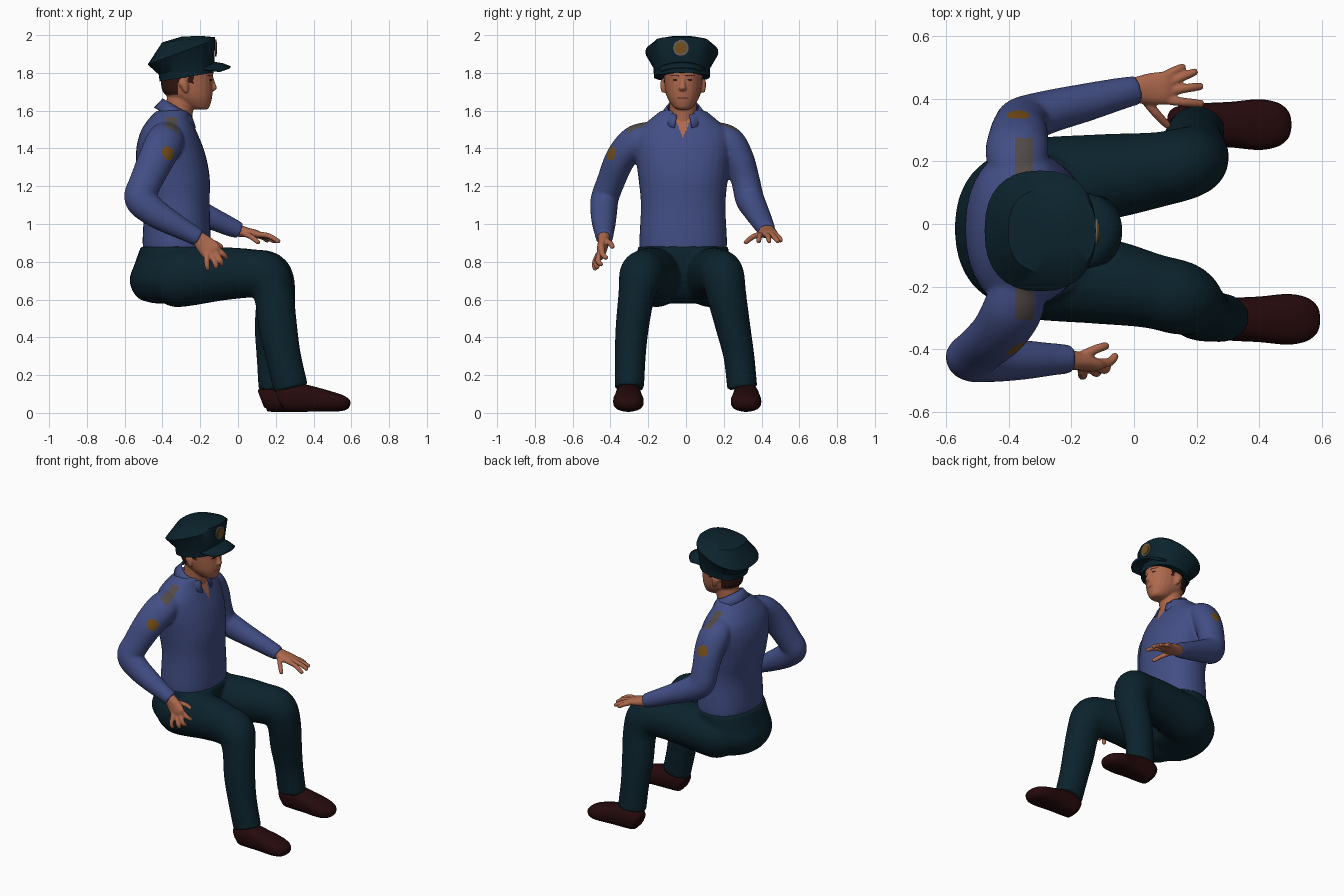
import bpy, bmesh, math
from mathutils import Vector


def material(name, r, g, b):
    m = bpy.data.materials.new(name)
    m.diffuse_color = (r, g, b, 1)
    return m


SHIRT = material("shirt blue", .055, .077, .235)
NAVY = material("dark navy cloth", .0035, .0165, .026)
SKIN = material("skin", .42, .14, .075)
SHOE = material("dark brown leather", .019, .003, .0035)
HAIR = material("dark brown hair", .03, .008, .006)
GOLD = material("gold badge", .18, .078, .01)
STRIPE = material("faded epaulette", .085, .07, .065)
RIM = material("grey badge rim", .13, .12, .10)
LIPS = material("lips", .22, .06, .04)


def loft(bm, rings):
    """Skin a list of point rings and close both ends."""
    vs = [[bm.verts.new(p) for p in r] for r in rings]
    n = len(vs[0])
    for a, b in zip(vs, vs[1:]):
        for i in range(n):
            j = (i + 1) % n
            bm.faces.new((a[i], a[j], b[j], b[i]))
    bm.faces.new(vs[0][::-1])
    bm.faces.new(vs[-1])


def spow(v, e):
    return math.copysign(abs(v) ** e, v)


def tube(bm, pts, p=2.0, n=24, steps=6, flat=False):
    """Smooth tube; each point is x, y, z, radius in the xz plane, radius sideways."""
    k = [pts[0]] + list(pts) + [pts[-1]]
    path = []
    for s in range(1, len(k) - 2):
        for q in range(steps):
            t = q / steps
            path.append([.5 * (2 * b + (c - a) * t + (2 * a - 5 * b + 4 * c - d) * t * t
                               + (3 * b - a - 3 * c + d) * t ** 3)
                         for a, b, c, d in zip(*k[s - 1:s + 3])])
    path.append(list(pts[-1]))
    rings = []
    for i, c in enumerate(path):
        t = (Vector(path[min(i + 1, len(path) - 1)][:3]) - Vector(path[max(i - 1, 0)][:3])).normalized()
        if flat:
            t = Vector((0, 0, 1))
        a = Vector((0, 1, 0)).cross(t).normalized()
        b = t.cross(a)
        ang = [2 * math.pi * j / n for j in range(n)]
        rings.append([Vector(c[:3]) + a * c[3] * spow(math.cos(w), 2 / p)
                      + b * c[4] * spow(math.sin(w), 2 / p) for w in ang])
    loft(bm, rings)


def finish(name, bm, mats, voxel=0, rule=None, solid=0, smooth=4):
    bmesh.ops.recalc_face_normals(bm, faces=bm.faces)
    me = bpy.data.meshes.new(name)
    bm.to_mesh(me)
    bm.free()
    ob = bpy.data.objects.new(name, me)
    bpy.context.collection.objects.link(ob)
    if solid:
        m = ob.modifiers.new("thickness", 'SOLIDIFY')
        m.thickness, m.offset = solid, 0
    if voxel:
        m = ob.modifiers.new("merge", 'REMESH')
        m.mode, m.voxel_size = 'VOXEL', voxel
        m = ob.modifiers.new("relax", 'SMOOTH')
        m.factor, m.iterations = .5, smooth
        dg = bpy.context.evaluated_depsgraph_get()
        new = bpy.data.meshes.new_from_object(ob.evaluated_get(dg))
        ob.modifiers.clear()
        ob.data = me = new
    me.materials.clear()
    for m in mats:
        me.materials.append(m)
    for f in me.polygons:
        f.material_index = rule(f.center) if rule else 0
    bpy.ops.object.select_all(action='DESELECT')
    ob.select_set(True)
    bpy.context.view_layer.objects.active = ob
    bpy.ops.object.shade_smooth_by_angle(angle=math.radians(80 if voxel else 35))
    return ob


CY = -.015  # body centre line

# Shirt: torso and both sleeves merged
bm = bmesh.new()
tube(bm, [(x, CY, z, a, b) for x, z, a, b in [
    (-.325, .82, .165, .22), (-.325, .90, .18, .232), (-.325, 1.1, .175, .224), (-.34, 1.25, .19, .238),
    (-.358, 1.38, .182, .255), (-.367, 1.48, .152, .25), (-.362, 1.55, .116, .18), (-.345, 1.6, .085, .118)]],
     2.2, 32, flat=True)
tube(bm, [(-.37, -.17, 1.485, .08, .06), (-.385, -.265, 1.44, .1, .082), (-.43, -.345, 1.35, .096, .08),
          (-.49, -.40, 1.22, .086, .074), (-.518, -.43, 1.135, .084, .074), (-.455, -.435, 1.07, .078, .071),
          (-.36, -.435, 1.01, .066, .064), (-.26, -.433, .955, .052, .052), (-.205, -.432, .925, .047, .046)])
tube(bm, [(-.37, .14, 1.485, .08, .06), (-.375, .222, 1.44, .1, .082), (-.37, .278, 1.35, .096, .08),
          (-.365, .315, 1.23, .086, .076), (-.345, .335, 1.14, .086, .076), (-.27, .36, 1.09, .076, .069),
          (-.15, .39, 1.035, .061, .061), (-.04, .418, .985, .051, .051), (.01, .428, .965, .043, .046)])


def shirt_rule(c):
    d = abs(c.y - CY)
    if c.x > -.29 and c.z > 1.455 and d < (c.z - 1.455) * .4:
        return 1                                   # open neck
    if min((c - Vector((-.37, s, 1.375))).length for s in (-.395, .345)) < .037:
        return 2                                   # sleeve badges
    if abs(c.x + .35) < .028 and .16 < d < .29 and c.z > 1.43:
        return 3                                   # shoulder stripes
    return 0


finish("shirt", bm, [SHIRT, SKIN, GOLD, STRIPE], .008, shirt_rule, smooth=8)

# Collar
bm = bmesh.new()
prev = None
for i in range(29):
    w = math.radians(22 + i * 316 / 28)
    c, s = math.cos(w), math.sin(w)
    row = [bm.verts.new(p) for p in (
        (-.322 + .075 * c, CY + .082 * s, 1.617 - .045 * c),
        (-.325 + .09 * c, CY + .1 * s, 1.597 - .045 * c),
        (-.33 + .112 * c, CY + .124 * s, 1.56 - .055 * c))]
    if prev:
        for k in (0, 1):
            bm.faces.new((prev[k], row[k], row[k + 1], prev[k + 1]))
    prev = row
finish("collar", bm, [SHIRT], solid=.008)

# Trousers: pelvis and both legs merged
bm = bmesh.new()
tube(bm, [(x, CY, z, a, b) for x, z, a, b in [
    (-.365, .58, .08, .11), (-.367, .61, .165, .19), (-.362, .70, .212, .245),
    (-.338, .80, .205, .246), (-.325, .88, .19, .24)]], 2.2, 32, flat=True)
tube(bm, [(-.44, .11, .69, .1, .1), (-.34, .125, .708, .15, .145), (-.1, .15, .735, .142, .138),
          (.08, .175, .738, .128, .12), (.165, .195, .72, .125, .115), (.198, .215, .62, .106, .105),
          (.19, .25, .45, .102, .092), (.19, .28, .3, .092, .082), (.2, .298, .13, .092, .08)])
tube(bm, [(-.44, -.14, .69, .1, .1), (-.34, -.155, .708, .15, .145), (-.1, -.183, .735, .142, .138),
          (.06, -.215, .738, .128, .12), (.15, -.238, .72, .125, .118), (.19, -.262, .62, .106, .097),
          (.212, -.285, .45, .102, .088), (.24, -.295, .3, .094, .082), (.28, -.3, .13, .092, .078)])
finish("trousers", bm, [NAVY], .011, smooth=5)

# Shoes
for name, dx, dy in (("left_shoe", 0, .318), ("right_shoe", .092, -.305)):
    bm = bmesh.new()
    tube(bm, [(x + dx, dy, z, a, b) for x, z, a, b in [
        (.122, .07, .045, .045), (.15, .078, .07, .062), (.23, .08, .075, .069), (.31, .072, .066, .073),
        (.40, .06, .053, .081), (.46, .051, .042, .07), (.492, .046, .026, .045), (.502, .044, .008, .015)]], 2.5)
    finish(name, bm, [SHOE])


def hand(name, palm, fingers):
    bm = bmesh.new()
    tube(bm, palm, 2.3)
    for f in fingers:
        rad = (.0155, .0145, .012, .005)
        tip = Vector(f[2]) + (Vector(f[2]) - Vector(f[1])).normalized() * .008
        tube(bm, [(*p, r, r) for p, r in zip(list(f) + [tuple(tip)], rad)], n=12, steps=4)
    finish(name, bm, [SKIN], .005, smooth=3)


hand("left_hand", [(-.01, .427, .967, .034, .038), (.05, .432, .955, .026, .05),
                   (.10, .435, .946, .021, .052), (.125, .437, .94, .012, .044)],
     [((.10, .398, .945), (.16, .39, .938), (.215, .385, .908)),
      ((.11, .425, .945), (.17, .435, .932), (.213, .44, .908)),
      ((.11, .45, .945), (.15, .468, .93), (.195, .487, .908)),
      ((.09, .47, .943), (.13, .49, .93), (.157, .502, .912)),
      ((.03, .405, .95), (.07, .355, .932), (.107, .316, .903))])
hand("right_hand", [(-.22, -.433, .935, .036, .034), (-.175, -.44, .89, .05, .028),
                    (-.14, -.45, .855, .055, .023), (-.123, -.452, .838, .045, .014)],
     [((-.11, -.445, .87), (-.078, -.442, .84), (-.06, -.422, .82)),
      ((-.12, -.455, .85), (-.092, -.466, .805), (-.085, -.448, .785)),
      ((-.14, -.46, .835), (-.12, -.476, .79), (-.115, -.468, .77)),
      ((-.165, -.465, .84), (-.165, -.485, .79), (-.16, -.48, .762)),
      ((-.165, -.42, .91), (-.115, -.398, .895), (-.088, -.39, .878))])

# Head: skull, neck, nose and ears merged; hair and features by region
bm = bmesh.new()
tube(bm, [(x, CY, z, a, b) for x, z, a, b in [
    (-.20, 1.606, .035, .03), (-.215, 1.62, .064, .052), (-.245, 1.66, .106, .08), (-.266, 1.70, .132, .094),
    (-.271, 1.76, .138, .102), (-.27, 1.82, .138, .105), (-.27, 1.87, .11, .08)]], 2.15, flat=True)
tube(bm, [(-.325, CY, 1.49, .08, .08), (-.312, CY, 1.6, .074, .072), (-.29, CY, 1.72, .08, .075)], flat=True)
tube(bm, [(-.138, -.018, 1.775, .008, .011), (-.131, -.018, 1.74, .013, .014),
          (-.129, -.018, 1.718, .017, .02), (-.138, -.018, 1.704, .01, .014)], n=12, flat=True)
for s in (-1, 1):
    tube(bm, [(x, CY + s * .104, z, a, b) for x, z, a, b in [
        (-.275, 1.695, .008, .01), (-.28, 1.715, .018, .015), (-.29, 1.745, .026, .018),
        (-.292, 1.768, .01, .01)]], n=12, flat=True)


def head_rule(c):
    d = abs(c.y + .018)
    ear = d > .1 and -.322 < c.x < -.255 and c.z < 1.775
    if not ear and ((c.x < -.318 and c.z > 1.685) or (c.x < -.235 and c.z > 1.745)):
        return 1
    if c.x > -.2:
        if (abs(c.z - 1.785) < .004 and .018 < d < .065) or (abs(c.z - 1.762) < .005 and .028 < d < .05):
            return 1
        if abs(c.z - 1.667) < .006 and d < .028:
            return 2
    return 0


finish("head", bm, [SKIN, HAIR, LIPS], .005, head_rule, smooth=4)

# Cap: tilted band and flared crown
HY = -.022


def ring(cx, rx, ry, z, slope, p=2.6, n=32):
    out = []
    for i in range(n):
        w = 2 * math.pi * i / n
        x = rx * spow(math.cos(w), 2 / p)
        out.append((cx + x, HY + ry * spow(math.sin(w), 2 / p), z + slope * x))
    return out


bm = bmesh.new()
loft(bm, [ring(-.272, .143, .148, 1.778, .16, 2.3), ring(-.272, .148, .15, 1.83, .26, 2.3),
          ring(-.300, .178, .193, 1.91, .37, 2.4), ring(-.262, .14, .135, 1.975, .1), ring(-.25, .05, .05, 1.994, .05)])
finish("cap", bm, [NAVY])

# Cap visor
bm = bmesh.new()
prev = None
for i in range(17):
    w = math.radians(-64 + i * 8)
    c, s = math.cos(w), math.sin(w)
    row = [bm.verts.new(p) for p in (
        (-.28 + .14 * c, HY + .14 * s, 1.795 + .06 * c),
        (-.23 + .15 * c, HY + .133 * s, 1.795 + .05 * c),
        (-.17 + .13 * spow(c, .7), HY + .115 * s, 1.79 + .04 * c))]
    if prev:
        for k in (0, 1):
            bm.faces.new((prev[k], row[k], row[k + 1], prev[k + 1]))
    prev = row
finish("cap_visor", bm, [NAVY], solid=.012)

# Cap badge: rim and centre plates
for name, r, x, m in (("badge_rim", .044, -.119, RIM), ("badge_centre", .031, -.116, GOLD)):
    bm = bmesh.new()
    loft(bm, [[(x + o, HY - .005 + r * math.cos(k * math.pi / 10), 1.932 + r * math.sin(k * math.pi / 10))
               for k in range(20)] for o in (-.004, .004)])
    finish(name, bm, [m])
